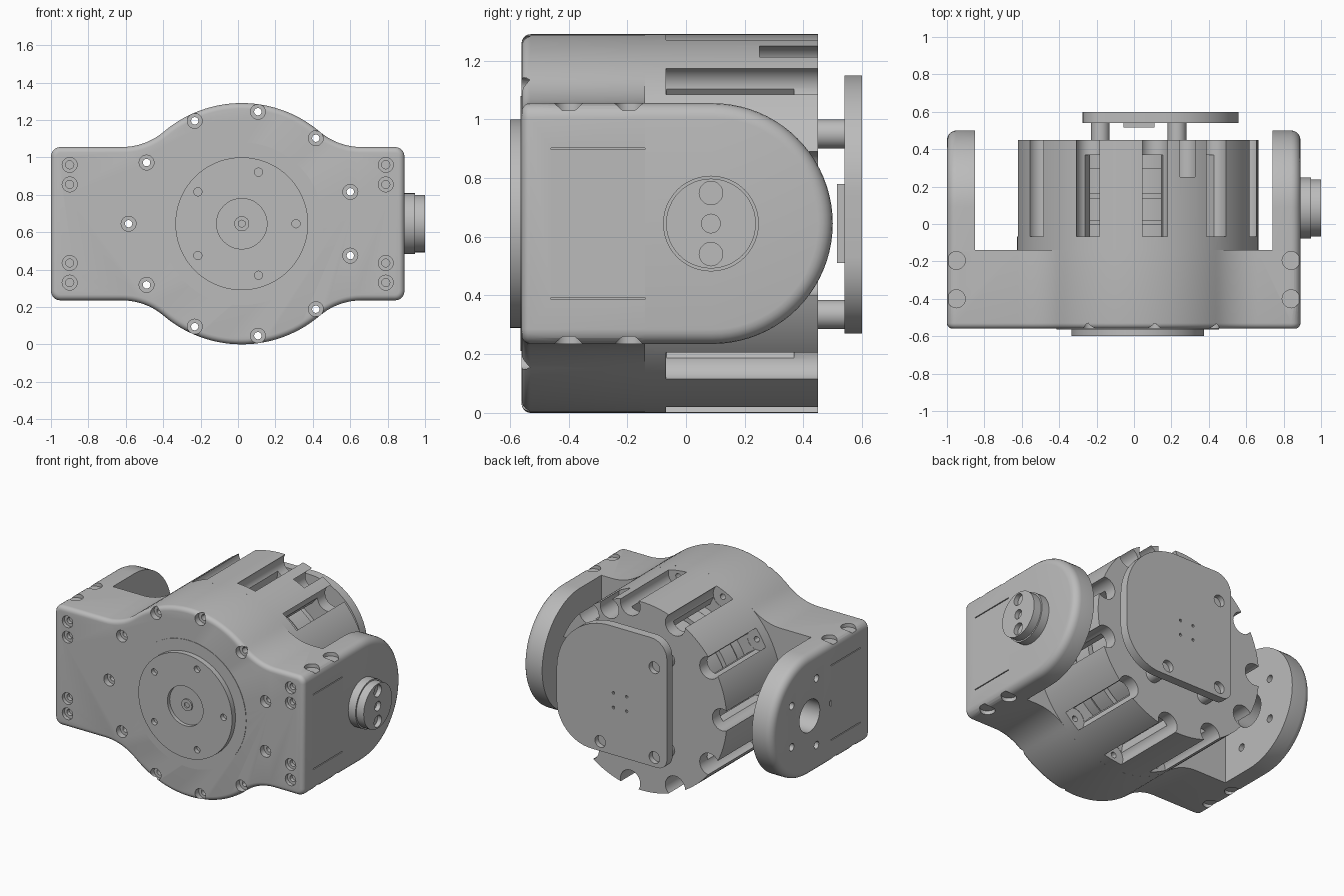
import bpy, bmesh
from math import sin, cos, pi, radians
from mathutils import Matrix, Vector

cube = bpy.data.objects.get("Cube")
if cube:
    bpy.data.objects.remove(cube)

grey = bpy.data.materials.new("light_grey")
grey.use_nodes = True
grey.diffuse_color = (0.5, 0.5, 0.5, 1)
grey.node_tree.nodes["Principled BSDF"].inputs["Base Color"].default_value = (0.5, 0.5, 0.5, 1)

CX, CZ, R = 0.02, 0.645, 0.645      # main axis and radius
PIVOT = 0.09                        # y of the side pivot
RING = [pi + k * 2 * pi / 11 for k in range(11)]


def add_cyl(bm, p, q, r, seg=24, r2=None):
    p, q = Vector(p), Vector(q)
    rot = (q - p).to_track_quat('Z', 'Y').to_matrix().to_4x4()
    bmesh.ops.create_cone(bm, cap_ends=True, segments=seg, radius1=r, radius2=r if r2 is None else r2,
                          depth=(q - p).length, matrix=Matrix.Translation((p + q) / 2) @ rot)


def add_box(bm, lo, hi, pivot=None, angle=0):
    lo, hi = Vector(lo), Vector(hi)
    m = Matrix.Translation((lo + hi) / 2) @ Matrix.Diagonal((*(hi - lo), 1))
    if pivot:
        m = Matrix.Translation(pivot) @ Matrix.Rotation(-angle, 4, 'Y') @ m
    bmesh.ops.create_cube(bm, size=1, matrix=m)


def prism(outline, to3d, a, b, bevel=0, keep=None):
    """Extrude an outline from a to b, rounding the rim of the face at b."""
    bm = bmesh.new()
    near = [bm.verts.new(to3d(u, v, a)) for u, v in outline]
    far = [bm.verts.new(to3d(u, v, b)) for u, v in outline]
    bm.faces.new(near)
    cap = bm.faces.new(far)
    n = len(outline)
    for i in range(n):
        j = (i + 1) % n
        bm.faces.new((near[i], near[j], far[j], far[i]))
    bmesh.ops.recalc_face_normals(bm, faces=bm.faces)
    if bevel:
        rim = [e for e in cap.edges if keep is None or keep(e)]
        bmesh.ops.bevel(bm, geom=rim, offset=bevel, segments=5, profile=0.5, affect='EDGES')
    return bm


def arc(cx, cy, r, a0, a1, n):
    return [(cx + r * cos(radians(a0 + (a1 - a0) * i / n)),
             cy + r * sin(radians(a0 + (a1 - a0) * i / n))) for i in range(n + 1)]


def make(name, bm):
    me = bpy.data.meshes.new(name)
    bm.to_mesh(me)
    bm.free()
    me.materials.append(grey)
    ob = bpy.data.objects.new(name, me)
    bpy.context.collection.objects.link(ob)
    return ob


def finish(ob, cutter_bm=None):
    bpy.ops.object.select_all(action='DESELECT')
    ob.select_set(True)
    bpy.context.view_layer.objects.active = ob
    if cutter_bm:
        cutter = make("cutter", cutter_bm)
        cutter.hide_render = True
        mod = ob.modifiers.new("cut", 'BOOLEAN')
        mod.operation, mod.solver, mod.use_self, mod.object = 'DIFFERENCE', 'EXACT', True, cutter
        bpy.ops.object.modifier_apply(modifier=mod.name)
        bpy.data.objects.remove(cutter)
    bpy.ops.object.shade_smooth_by_angle(angle=radians(30))


def on_ring(r, a, y):
    return (CX + r * cos(a), y, CZ + r * sin(a))


def ring_bores(bm):
    for a in RING:
        add_cyl(bm, on_ring(0.605, a, -0.7), on_ring(0.605, a, -0.05), 0.02, 12)


# Front block: round centre blended into two square shoulders
H, F = 0.41, 0.344
top = arc(0.84, H - 0.05, 0.05, 0, 90, 5) + arc(CX + 0.64, H + F, F, 270, 229.7, 10)
top += arc(CX, 0, R, 49.7, 130.3, 28)[1:-1]
top += arc(CX - 0.64, H + F, F, 310.3, 270, 10) + arc(-0.95, H - 0.05, 0.05, 90, 180, 5)
outline = top + [(x, -z) for x, z in reversed(top)]
block = make("front_block", prism(outline, lambda u, v, d: (u, d, CZ + v), -0.14, -0.56, 0.03))
cut = bmesh.new()
ring_bores(cut)
for a in RING:
    add_cyl(cut, on_ring(0.605, a, -0.6), on_ring(0.605, a, -0.52), 0.04, 20)
for x in (-0.9, 0.79):
    for dz in (0.315, 0.21, -0.21, -0.315):
        add_cyl(cut, (x, -0.6, CZ + dz), (x, -0.535, CZ + dz), 0.04, 20)
        add_cyl(cut, (x, -0.57, CZ + dz), (x, -0.51, CZ + dz), 0.022, 12)
for side, x in ((-1, -0.95), (1, 0.84)):
    for s in (-1, 1):
        for y in (-0.4, -0.195):
            add_cyl(cut, (x, y, CZ + s * 0.45), (x, y, CZ + s * 0.385), 0.048, 20)
        # Thin seams of the arm joint
        xo = -1 if side < 0 else 0.89
        z = CZ + s * 0.255
        add_box(cut, (xo - 0.01, -0.46, z - 0.003), (xo + 0.01, -0.12, z + 0.003))
finish(block, cut)

# Front flange and output disc
bm = bmesh.new()
add_cyl(bm, (CX, -0.55, CZ), (CX, -0.563, CZ), 0.435, 80)
flange = make("front_flange", bm)
finish(flange)
bm = bmesh.new()
add_cyl(bm, (CX, -0.56, CZ), (CX, -0.6, CZ), 0.355, 80)
disc = make("output_disc", bm)
cut = bmesh.new()
add_cyl(cut, (CX, -0.62, CZ), (CX, -0.575, CZ), 0.135, 40)
for k in range(5):
    a = k * 2 * pi / 5
    add_cyl(cut, on_ring(0.29, a, -0.62), on_ring(0.29, a, -0.57), 0.022, 16)
finish(disc, cut)
bm = bmesh.new()
add_cyl(bm, (CX, -0.56, CZ), (CX, -0.585, CZ), 0.04, 24)
hub = make("centre_screw", bm)
cut = bmesh.new()
add_cyl(cut, (CX, -0.6, CZ), (CX, -0.57, CZ), 0.02, 6)
finish(hub, cut)

# Finned rear housing
bm = bmesh.new()
add_cyl(bm, (CX, -0.14, CZ), (CX, 0.45, CZ), R, 110)
housing = make("finned_housing", bm)
cut = bmesh.new()
ring_bores(cut)
add_cyl(cut, (CX, -0.07, CZ), (CX, 0.37, CZ), 0.5, 64)
for a in RING:
    add_cyl(cut, on_ring(0.61, a, -0.068), on_ring(0.61, a, 0.5), 0.075, 24)
    add_box(cut, (0.46, -0.066, -0.055), (0.72, 0.368, 0.055), (CX, 0, CZ), a)
a = radians(65.5)
add_cyl(cut, on_ring(0.59, a, 0.25), on_ring(0.59, a, 0.5), 0.07, 24)
finish(housing, cut)

# Motor can with raised bands inside the housing
bm = bmesh.new()
for y0, y1, r in ((-0.08, 0.38, 0.42), (-0.08, 0, 0.455), (0.02, 0.14, 0.47), (0.16, 0.3, 0.455)):
    add_cyl(bm, (CX, y0, CZ), (CX, y1, CZ), r, 64)
finish(make("motor_can", bm))

# Side arms
d_shape = [(-0.14, -H)] + arc(PIVOT, 0, H, -90, 90, 40) + [(-0.14, H)]
not_joint = lambda e: not all(abs(v.co.y + 0.14) < 1e-4 for v in e.verts)
for name, inner, outer in (("right_arm", -0.85, -1), ("left_arm", 0.74, 0.89)):
    arm = make(name, prism(d_shape, lambda u, v, d: (d, u, CZ + v), inner, outer, 0.05, not_joint))
    cut = None
    if outer < 0:
        cut = bmesh.new()
        add_cyl(cut, (-1.1, PIVOT, CZ), (-0.7, PIVOT, CZ), 0.11, 32)
        for k in range(5):
            a = pi + k * 2 * pi / 5
            y, z = PIVOT + 0.24 * cos(a), CZ + 0.24 * sin(a)
            add_cyl(cut, (-1.1, y, z), (-0.7, y, z), 0.025, 16)
    finish(arm, cut)

# Pivot horn on the left arm
bm = bmesh.new()
add_cyl(bm, (0.88, 0.085, CZ), (0.945, 0.085, CZ), 0.163, 48)
finish(make("horn_base", bm))
bm = bmesh.new()
add_cyl(bm, (0.94, 0.085, CZ), (1, 0.085, CZ), 0.153, 48)
horn = make("horn_cap", bm)
cut = bmesh.new()
for dz, r in ((-0.104, 0.04), (0, 0.032), (0.104, 0.04)):
    add_cyl(cut, (1.02, 0.085, CZ + dz), (0.97, 0.085, CZ + dz), r, 20)
finish(horn, cut)

# Rear plate on three posts
posts = ((-0.18, 0.95), (-0.18, 0.335), (0.23, 0.335))
plate_line = (arc(0.16, 0.75, 0.4, 0, 90, 20) + arc(-0.155, 1.03, 0.12, 90, 180, 8)
              + arc(-0.205, 0.34, 0.07, 180, 270, 6) + arc(0.3, 0.53, 0.26, 270, 360, 14))
plate = make("rear_plate", prism(plate_line, lambda u, v, d: (u, d, v), 0.54, 0.6))
cut = bmesh.new()
for x, z in posts:
    add_cyl(cut, (x, 0.62, z), (x, 0.565, z), 0.04, 20)
for dx in (-0.05, 0.05):
    for dz in (-0.05, 0.05):
        add_cyl(cut, (0.08 + dx, 0.62, CZ + dz), (0.08 + dx, 0.5, CZ + dz), 0.01, 8)
finish(plate, cut)
bm = bmesh.new()
for x, z in posts:
    add_cyl(bm, (x, 0.44, z), (x, 0.545, z), 0.05, 24)
finish(make("plate_posts", bm))
bm = bmesh.new()
add_box(bm, (-0.055, 0.515, 0.51), (0.11, 0.545, 0.78))
finish(make("sensor_chip", bm))
